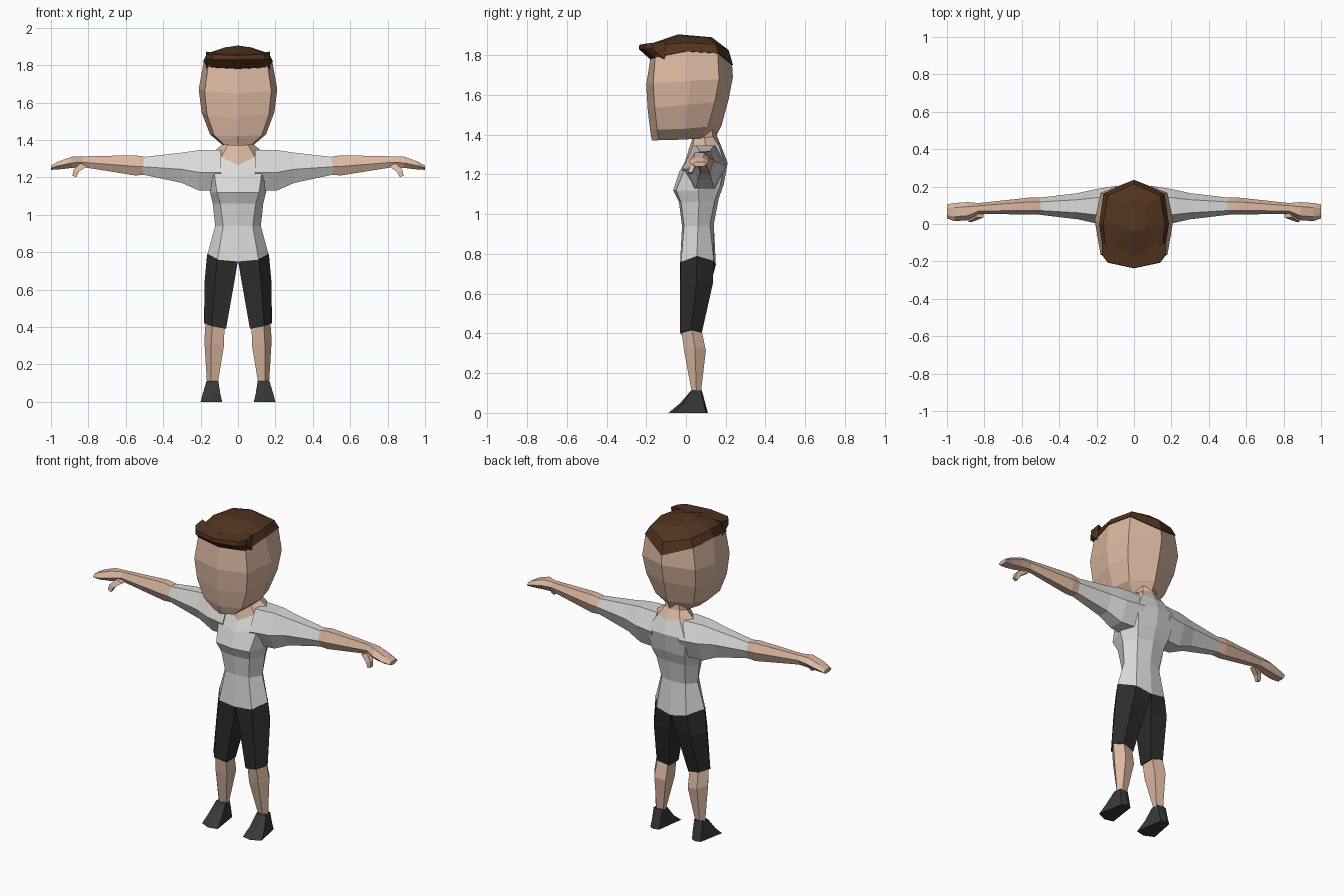
import bpy, bmesh


def material(name, rgb):
    m = bpy.data.materials.new(name)
    m.diffuse_color = (*rgb, 1)
    return m


SKIN = material("skin", (0.72, 0.48, 0.36))
SHIRT = material("light grey cloth", (0.70, 0.70, 0.69))
SHORTS = material("black cloth", (0.025, 0.025, 0.025))
SHOE = material("dark grey leather", (0.04, 0.04, 0.04))
HAIR = material("brown hair", (0.085, 0.034, 0.014))


def loft(name, mat, rings, closed=True, caps=(True, True)):
    """Skin a series of cross-sections on +x and mirror them to -x."""
    bm = bmesh.new()
    for s in (1, -1):
        rows = [[bm.verts.new((s * x, y, z)) for x, y, z in r] for r in rings]
        n = len(rows[0])
        for a, b in zip(rows, rows[1:]):
            for i in range(n if closed else n - 1):
                j = (i + 1) % n
                bm.faces.new((a[i], a[j], b[j], b[i]))
        for row, cap in zip((rows[0], rows[-1]), caps):
            if cap:
                bm.faces.new(row)
    bmesh.ops.remove_doubles(bm, verts=bm.verts, dist=0.0005)
    bmesh.ops.recalc_face_normals(bm, faces=bm.faces)
    me = bpy.data.meshes.new(name)
    bm.to_mesh(me)
    bm.free()
    me.materials.append(mat)
    ob = bpy.data.objects.new(name, me)
    bpy.context.collection.objects.link(ob)
    return ob


def half_ring(w, yf, yb, zf, zm, zb, fw=0.85, df=0.035, db=0.07):
    """Half outline, front centre round the side to back centre."""
    return [(0, yf, zf), (w * fw, yf + df, (zf + zm) / 2), (w, (yf + yb) / 2, zm),
            (w * fw, yb - db, (zb + zm) / 2), (0, yb, zb)]


def limb(x, y0, y1, z0, z1):
    """Six-sided arm section at x."""
    return [(x, y0 + (y1 - y0) * u, z0 + (z1 - z0) * v)
            for u, v in ((0, .45), (.25, 1), (.75, 1), (1, .55), (.75, 0), (.25, 0))]


def leg(x0, x1, y0, y1, zi, zo):
    """Six-sided leg section, inner height zi and outer height zo."""
    xm, ym, zm = x0 + (x1 - x0) * .65, (y0 + y1) / 2, (zi + zo) / 2
    return [(x0, y0 + .01, zi), (xm, y0, zm), (x1, ym, zo),
            (xm, y1, zm), (x0, y1 - .01, zi), (x0, ym, zi)]


# Head
head_top = [(0, -.18, 1.78), (.16, -.155, 1.79), (.183, 0, 1.82), (.16, .16, 1.81), (0, .232, 1.75)]
loft("head", SKIN, [
    half_ring(.085, -.172, .15, 1.37, 1.375, 1.39),
    half_ring(.15, -.18, .18, 1.42, 1.43, 1.45),
    half_ring(.195, -.192, .215, 1.52, 1.55, 1.58),
    half_ring(.21, -.2, .236, 1.65, 1.67, 1.69),
    head_top], closed=False)

# Hair cap and the swept front fringe
loft("hair", HAIR, [
    [(x * 1.02, y * 1.02, z) for x, y, z in head_top],
    [(0, -.17, 1.86), (.15, -.15, 1.85), (.165, 0, 1.862), (.14, .15, 1.855), (0, .215, 1.825)],
    [(0, -.04, 1.905), (.05, -.03, 1.897), (.07, 0, 1.895), (.05, .1, 1.89), (0, .13, 1.89)],
], closed=False)


def fringe(x, yb, yf, zt):
    return [(x, yb, zt + .01), (x, yf, zt), (x, yf - .002, 1.83), (x, yf + .06, 1.775)]


loft("fringe", HAIR, [fringe(0, -.12, -.235, 1.852), fringe(.14, -.11, -.205, 1.858),
                      fringe(.17, -.10, -.165, 1.862)], caps=(False, True))

# Neck, rising from the V-shaped collar
collar = [(0, -.005, 1.265), (.09, .03, 1.31), (.122, .10, 1.345), (.075, .165, 1.345), (0, .18, 1.335)]
loft("neck", SKIN, [collar, half_ring(.07, .03, .155, 1.375, 1.385, 1.395, .7, .01, .02),
                    half_ring(.065, .03, .15, 1.44, 1.44, 1.44, .7, .01, .02)], closed=False)

# Shirt body
hem = [(0, -.03, .75), (.11, -.025, .76), (.163, .055, .79), (.10, .14, .765), (0, .15, .745)]
loft("shirt_body", SHIRT, [
    hem,
    half_ring(.122, -.02, .14, .94, .94, .95, .65, .01, .02),
    half_ring(.135, -.035, .165, 1.06, 1.06, 1.08, .7, .01, .02),
    half_ring(.15, -.065, .19, 1.12, 1.12, 1.15, .75, .015, .02),
    half_ring(.17, -.035, .21, 1.21, 1.25, 1.26, .75, .03, .015),
    collar], closed=False, caps=(False, False))

# Sleeves
loft("sleeves", SHIRT, [
    limb(.09, -.02, .205, 1.13, 1.345), limb(.21, .005, .185, 1.13, 1.345),
    limb(.30, .025, .165, 1.17, 1.332), limb(.51, .05, .14, 1.215, 1.308)])

# Forearms and hands
loft("forearms_and_hands", SKIN, [
    limb(.50, .05, .14, 1.213, 1.31), limb(.55, .05, .142, 1.21, 1.318),
    limb(.83, .055, .112, 1.255, 1.312), limb(.89, .02, .117, 1.25, 1.31),
    limb(.96, .015, .112, 1.242, 1.285), limb(1.0, .03, .105, 1.24, 1.262)])


def thumb(x, y, z, r):
    return [(x - r, y - r, z - r * .4), (x + r, y - r, z + r * .4),
            (x + r, y + r, z + r * .4), (x - r, y + r, z - r * .4)]


loft("thumbs", SKIN, [thumb(.825, .055, 1.268, .02), thumb(.865, .03, 1.235, .014),
                      thumb(.875, .022, 1.205, .01)])

# Shorts, one leg per side meeting at the centre line
loft("shorts", SHORTS, [
    [(x + .002, y, z) for x, y, z in hem] + [(.002, .055, .75)],
    leg(.018, .178, -.03, .135, .65, .65),
    leg(.064, .182, -.03, .08, .39, .42)])

# Lower legs
loft("lower_legs", SKIN, [
    leg(.072, .172, -.025, .075, .42, .44), leg(.075, .18, -.01, .1, .30, .33),
    leg(.108, .166, .03, .075, .10, .10)])

# Shoes: tapered from a broad sole to the ankle
loft("shoes", SHOE, [
    [(.085, -.075, 0), (.14, -.088, 0), (.2, -.06, 0), (.17, .10, 0), (.14, .11, 0), (.11, .10, 0)],
    [(.095, -.02, .045), (.14, -.028, .05), (.188, -.015, .045),
     (.166, .09, .045), (.14, .098, .045), (.108, .09, .045)],
    [(.105, .03, .112), (.14, .025, .112), (.168, .03, .112),
     (.165, .075, .112), (.14, .08, .112), (.108, .075, .112)]])
